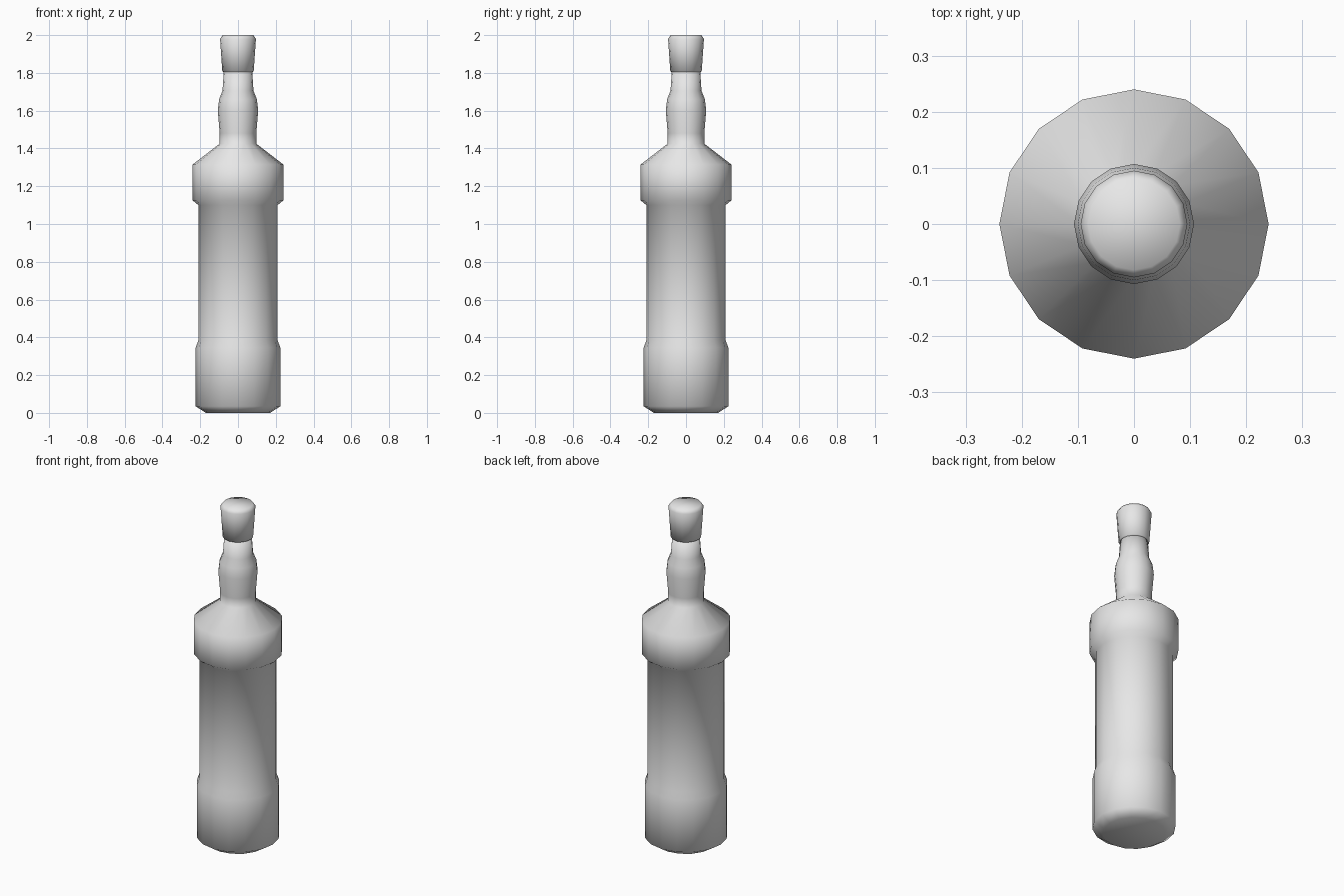
import bpy
import bmesh
from math import cos, sin, tau

cube = bpy.data.objects.get("Cube")
if cube:
    bpy.data.objects.remove(cube, do_unlink=True)

SIDES = 16

grey = bpy.data.materials.new("light grey")
grey.use_nodes = True
colour = (0.8, 0.8, 0.8, 1)
grey.diffuse_color = colour
grey.node_tree.nodes["Principled BSDF"].inputs["Base Color"].default_value = colour


def lathe(name, profile):
    """Turn a (radius, height) profile around z, closing both ends."""
    bm = bmesh.new()
    rings = [[bm.verts.new((r * cos(tau * i / SIDES), r * sin(tau * i / SIDES), z))
              for i in range(SIDES)] for r, z in profile]
    for low, high in zip(rings, rings[1:]):
        for i in range(SIDES):
            j = (i + 1) % SIDES
            bm.faces.new((low[i], low[j], high[j], high[i]))
    bm.faces.new(rings[0][::-1])
    bm.faces.new(rings[-1])
    for face in bm.faces:
        face.smooth = True
    mesh = bpy.data.meshes.new(name)
    bm.to_mesh(mesh)
    bm.free()
    mesh.materials.append(grey)
    obj = bpy.data.objects.new(name, mesh)
    bpy.context.collection.objects.link(obj)
    return obj


# Bottle: base band, body, shoulder and bulged neck
lathe("bottle", [
    (0.17, 0.0), (0.224, 0.035), (0.224, 0.345), (0.21, 0.385),
    (0.21, 1.1), (0.24, 1.125), (0.24, 1.315), (0.097, 1.425),
    (0.097, 1.48), (0.107, 1.6), (0.1, 1.66), (0.082, 1.705), (0.075, 1.81),
])

# Stopper: flared cap with a bevelled top
lathe("stopper", [(0.07, 1.803), (0.083, 1.807), (0.095, 1.98), (0.082, 2.0)])
